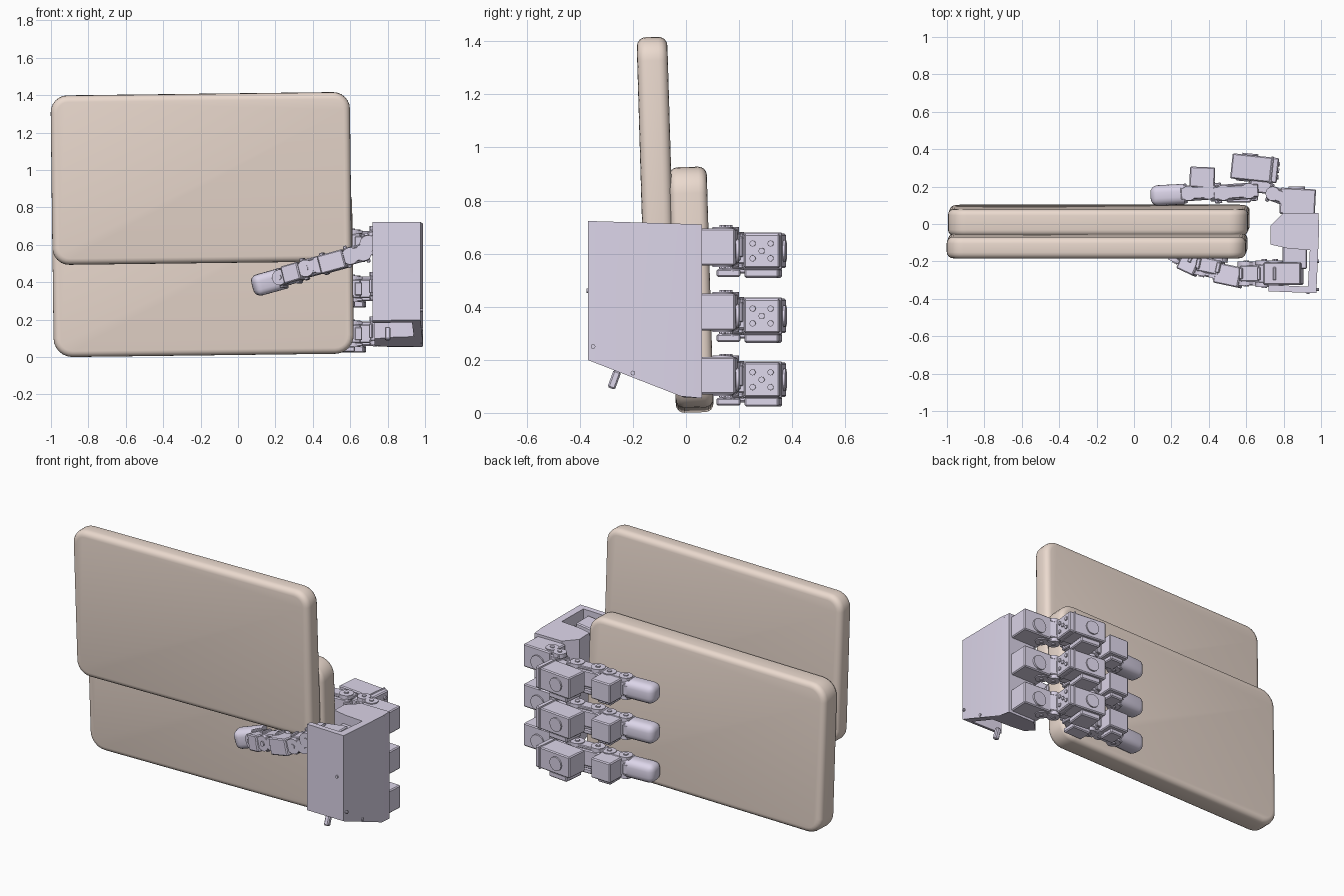
import bpy, bmesh
from math import radians
from mathutils import Vector, Matrix, Euler

if "Cube" in bpy.data.objects:
    bpy.data.objects.remove(bpy.data.objects["Cube"])


def material(name, rgb):
    m = bpy.data.materials.new(name)
    m.diffuse_color = (*rgb, 1)
    m.use_nodes = True
    m.node_tree.nodes["Principled BSDF"].inputs["Base Color"].default_value = m.diffuse_color
    return m


TAN = material("tan", (0.83, 0.70, 0.62))
LILAC = material("lilac", (0.72, 0.67, 0.82))


def finish(bm, name, mat, matrix=Matrix(), smooth=30):
    bmesh.ops.recalc_face_normals(bm, faces=bm.faces)
    me = bpy.data.meshes.new(name)
    bm.to_mesh(me)
    bm.free()
    me.materials.append(mat)
    ob = bpy.data.objects.new(name, me)
    bpy.context.collection.objects.link(ob)
    ob.matrix_world = matrix
    bpy.ops.object.select_all(action='DESELECT')
    ob.select_set(True)
    bpy.context.view_layer.objects.active = ob
    bpy.ops.object.shade_smooth_by_angle(angle=radians(smooth))
    return ob


def cube(size):
    bm = bmesh.new()
    bmesh.ops.create_cube(bm, size=1)
    bmesh.ops.scale(bm, vec=size, verts=bm.verts)
    return bm


def bevel(bm, edges, r, n):
    bmesh.ops.bevel(bm, geom=edges, offset=r, segments=n, profile=0.5, affect='EDGES')


def place(base, loc, rot=(0, 0, 0)):
    return base @ Matrix.LocRotScale(Vector(loc), Euler([radians(a) for a in rot]), None)


def slab(name, loc, size, corner, edge):
    bm = cube(size)
    bevel(bm, [e for e in bm.edges
               if abs(e.verts[0].co.y - e.verts[1].co.y) > 0.01], corner, 6)
    rim = [e for e in bm.edges if e.verts[0].co.y * e.verts[1].co.y > 0]
    bevel(bm, rim, edge, 4)
    finish(bm, name, TAN, place(Matrix(), loc, (1.7, -0.7, 0)), 40)


def box(name, loc, size, rot=(0, 0, 0), base=Matrix(), r=0.006):
    bm = cube(size)
    bevel(bm, bm.edges[:], r, 1)
    finish(bm, name, LILAC, place(base, loc, rot))


def disc(name, loc, radius, depth, rot=(0, 0, 0), base=Matrix(), sides=16):
    bm = bmesh.new()
    bmesh.ops.create_cone(bm, cap_ends=True, segments=sides, radius1=radius,
                          radius2=radius, depth=depth)
    finish(bm, name, LILAC, place(base, loc, rot))


def fork(name, loc, length, width, gap, rot=(0, 0, 0), base=Matrix()):
    """Servo core held between two cheek plates with pivot discs."""
    b = place(base, loc, rot)
    box(name + "_core", (0, 0, 0), (length * 0.9, width * 0.8, gap), base=b)
    for s in (-1, 1):
        z = s * (gap / 2 + 0.008)
        box(name + "_cheek", (0, 0, z), (length, width * 0.62, 0.018), base=b, r=0.004)
        for x in (-0.28, 0.28):
            disc(name + "_pivot", (x * length, 0, z), width * 0.38, 0.026, base=b)
            disc(name + "_screw", (x * length, 0, z + s * 0.008), width * 0.13, 0.022,
                 base=b, sides=8)
    for s in (-1, 1):
        box(name + "_bridge", (s * length * 0.4, 0, 0),
            (length * 0.16, width, gap * 0.7), base=b, r=0.004)


def fingertip(name, loc, size, rot=(0, 0, 0), base=Matrix()):
    bm = cube(size)
    ends = [e for e in bm.edges if min(v.co.x for v in e.verts) < 0]
    bevel(bm, ends, min(size[1:]) * 0.36, 4)
    finish(bm, name, LILAC, place(base, loc, rot), 40)


# held double slab
slab("back_slab", (-0.188, 0.02, 0.464), (1.605, 0.142, 0.908), 0.10, 0.032)
slab("front_slab", (-0.197, -0.115, 0.955), (1.60, 0.115, 0.905), 0.09, 0.034)

# palm housing: C-shaped section with a sloping underside
section = [(0.80, 0.06), (0.985, 0.06), (0.99, -0.02), (0.975, -0.37), (0.72, -0.36),
           (0.72, -0.325), (0.93, -0.335), (0.94, -0.14), (0.82, -0.13),
           (0.73, -0.11), (0.73, -0.01)]
bm = bmesh.new()
low, high = [], []
for x, y in section:
    low.append(bm.verts.new((x, y, 0.055 + max(0, -y) * 0.39)))
    high.append(bm.verts.new((x, y, 0.71 - (y - 0.06) * 0.03)))
bm.faces.new(low)
bm.faces.new(high)
n = len(section)
for i in range(n):
    j = (i + 1) % n
    bm.faces.new((low[i], low[j], high[j], high[i]))
finish(bm, "palm_housing", LILAC)
box("palm_peg", (0.80, -0.27, 0.125), (0.03, 0.03, 0.07), (-20, 0, 0))
for y, z in ((-0.35, 0.25), (-0.20, 0.15), (0.01, 0.70), (0.0, 0.08)):
    disc("palm_screw", (0.983, y, z), 0.009, 0.012, (0, 90, 0), sides=8)
disc("palm_front_screw", (0.93, -0.368, 0.46), 0.009, 0.014, (90, 0, 0), sides=8)

# three fingers
for z in (0.61, 0.365, 0.125):
    f = Matrix.Translation((0, 0, z))
    # base servo on the palm
    box("finger_base", (0.875, 0.12, 0.015), (0.19, 0.14, 0.14), (0, 0, -3), f)
    disc("finger_base_horn", (0.87, 0.19, 0.0), 0.045, 0.02, (90, 0, 0), f)
    fork("finger_knuckle", (0.775, 0.15, 0.015), 0.13, 0.10, 0.11, (0, 0, -20), f)
    # proximal servo
    m = place(f, (0.645, 0.298, 0), (0, 0, -6))
    box("proximal_servo", (0, 0, 0), (0.25, 0.135, 0.13), base=m)
    box("proximal_rib", (0.09, 0, 0.0), (0.012, 0.147, 0.138), base=m, r=0.003)
    box("proximal_flange", (-0.03, -0.01, -0.083), (0.13, 0.13, 0.036), base=m)
    for dy, dz in ((0, 0), (-0.034, -0.028), (-0.034, 0.028), (0.034, -0.028), (0.034, 0.028)):
        disc("servo_bolt", (0.126, dy, dz), 0.012, 0.012, (0, 90, 0), m, 8)
    disc("proximal_horn", (-0.03, 0.068, 0), 0.042, 0.016, (90, 0, 0), m)
    box("proximal_neck", (0.68, 0.21, 0.0), (0.12, 0.09, 0.10), (0, 0, -6), f)
    fork("proximal_link", (0.545, 0.172, 0), 0.24, 0.11, 0.10, (0, 0, 4), f)
    box("link_flange", (0.56, 0.16, -0.083), (0.13, 0.09, 0.03), base=f)
    # distal servo and tip
    box("distal_servo", (0.365, 0.25, 0), (0.135, 0.11, 0.12), (0, 0, -2), f)
    box("distal_flange", (0.36, 0.23, -0.07), (0.09, 0.10, 0.03), base=f)
    fork("distal_link", (0.345, 0.168, 0), 0.19, 0.105, 0.09, (0, 0, 4), f)
    fingertip("fingertip", (0.178, 0.155, 0), (0.18, 0.11, 0.115), (0, 0, 3), f)

# thumb, sloping down towards the slab
box("thumb_base_servo", (0.80, -0.265, 0.62), (0.20, 0.12, 0.13), (0, -8, 0))
box("thumb_mount", (0.86, -0.18, 0.58), (0.13, 0.12, 0.16))
fork("thumb_knuckle", (0.725, -0.265, 0.615), 0.11, 0.12, 0.10, (90, -17, 0))
fork("thumb_proximal", (0.635, -0.265, 0.55), 0.13, 0.12, 0.085, (90, -15, 0))
box("thumb_servo", (0.51, -0.275, 0.51), (0.14, 0.11, 0.10), (0, -15, -12))
fork("thumb_middle", (0.41, -0.225, 0.485), 0.14, 0.12, 0.08, (90, -15, -12))
box("thumb_servo_small", (0.30, -0.215, 0.45), (0.10, 0.10, 0.095), (0, -15, -25))
fork("thumb_distal", (0.275, -0.165, 0.435), 0.12, 0.11, 0.08, (90, -15, -25))
fingertip("thumb_tip", (0.165, -0.11, 0.40), (0.18, 0.10, 0.115), (0, -15, 15))
